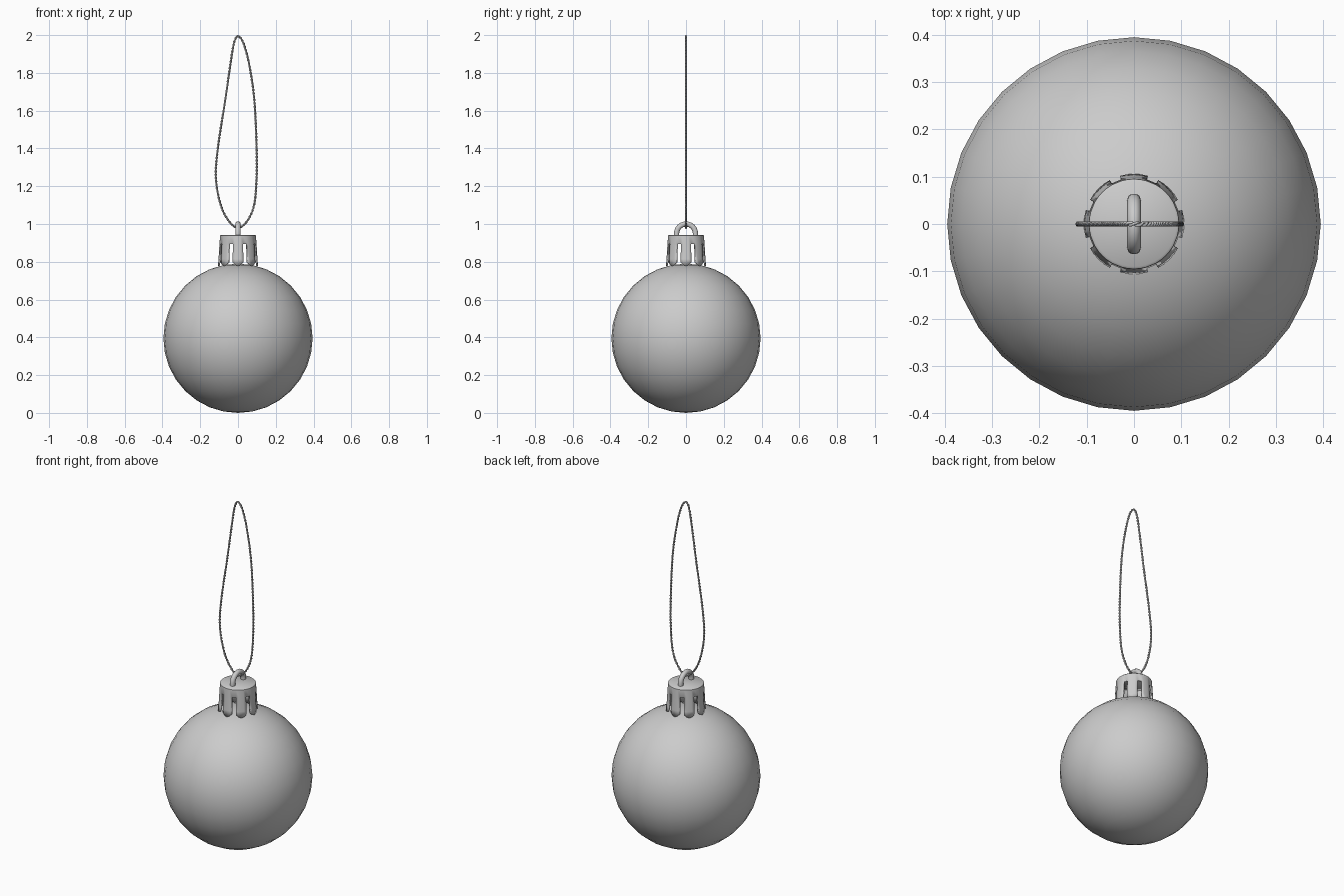
import bpy, bmesh, math
from mathutils import Vector

if "Cube" in bpy.data.objects:
    bpy.data.objects.remove(bpy.data.objects["Cube"])


def finish(bm, name, angle=40):
    bmesh.ops.recalc_face_normals(bm, faces=bm.faces)
    me = bpy.data.meshes.new(name)
    bm.to_mesh(me)
    bm.free()
    ob = bpy.data.objects.new(name, me)
    bpy.context.collection.objects.link(ob)
    bpy.ops.object.select_all(action='DESELECT')
    ob.select_set(True)
    bpy.context.view_layer.objects.active = ob
    bpy.ops.object.shade_smooth_by_angle(angle=math.radians(angle))
    return ob


def tube(bm, pts, frames, r, sides, closed):
    """Sweep a round section along pts, using a (side, up) pair per point."""
    rings = []
    for p, (u, v) in zip(pts, frames):
        rings.append([bm.verts.new(p + r * (math.cos(a) * u + math.sin(a) * v))
                      for a in (2 * math.pi * k / sides for k in range(sides))])
    n = len(rings)
    for i in range(n if closed else n - 1):
        a, b = rings[i], rings[(i + 1) % n]
        for k in range(sides):
            m = (k + 1) % sides
            bm.faces.new((a[k], a[m], b[m], b[k]))
    if not closed:
        bm.faces.new(rings[0])
        bm.faces.new(rings[-1])


# Ball
bm = bmesh.new()
bmesh.ops.create_uvsphere(bm, u_segments=32, v_segments=16, radius=0.395)
bmesh.ops.translate(bm, verts=bm.verts, vec=(0, 0, 0.395))
finish(bm, "ball")

# Cap: closed top, short wall, eight flared tabs with rounded ends
bm = bmesh.new()
offsets = [-16, -8, 0, 8, 16]
tip = [0.798, 0.784, 0.778, 0.784, 0.798]
angles = [45 * s + o for s in range(8) for o in offsets]


def polar(deg, r, z):
    a = math.radians(deg)
    return bm.verts.new((r * math.cos(a), r * math.sin(a), z))


rows = [[polar(d, r, z) for d in angles]
        for r, z in ((0.090, 0.942), (0.095, 0.938), (0.098, 0.895))]
n = len(angles)
bm.faces.new(rows[0])
for a, b in zip(rows, rows[1:]):
    for i in range(n):
        j = (i + 1) % n
        bm.faces.new((a[i], a[j], b[j], b[i]))
for s in range(8):
    upper = rows[2][s * 5:s * 5 + 5]
    mid = [polar(45 * s + o, 0.103, 0.815) for o in offsets]
    low = [polar(45 * s + o, 0.106, z) for o, z in zip(offsets, tip)]
    for a, b in ((upper, mid), (mid, low)):
        for i in range(4):
            bm.faces.new((a[i], a[i + 1], b[i + 1], b[i]))
cap = finish(bm, "cap")
sol = cap.modifiers.new("thickness", 'SOLIDIFY')
sol.thickness = 0.009
sol.offset = -1

# Wire hanger arch on the cap
bm = bmesh.new()
pts, frames = [], []
X = Vector((1, 0, 0))
path = [(0.050, 0.93, 0)]
path += [(0.050 * math.cos(t), 0.950 + 0.050 * math.sin(t), t)
         for t in (math.pi * k / 12 for k in range(13))]
path += [(-0.050, 0.93, math.pi)]
for y, z, t in path:
    pts.append(Vector((0, y, z)))
    frames.append((X, Vector((0, math.cos(t), math.sin(t)))))
tube(bm, pts, frames, 0.0145, 10, False)
finish(bm, "hanger_arch")

# String loop: smooth closed path through a few points (x, z)
ctrl = [Vector((x, 0, z)) for x, z in (
    (0, 0.980), (0.048, 1.015), (0.085, 1.10), (0.098, 1.24), (0.098, 1.42),
    (0.086, 1.66), (0.060, 1.84), (0.030, 1.955), (0, 1.994), (-0.022, 1.955),
    (-0.044, 1.82), (-0.067, 1.66), (-0.107, 1.40), (-0.117, 1.24),
    (-0.091, 1.10), (-0.048, 1.015))]
m = len(ctrl)
fine = []
for i in range(m):
    a, b, c, d = (ctrl[(i + k) % m] for k in (-1, 0, 1, 2))
    for s in range(40):
        t = s / 40
        fine.append(0.5 * (2 * b + (c - a) * t + (2 * a - 5 * b + 4 * c - d) * t * t
                           + (3 * b - a - 3 * c + d) * t ** 3))
fine.append(fine[0])
dist = [0.0]
for p, q in zip(fine, fine[1:]):
    dist.append(dist[-1] + (q - p).length)
TURNS, COUNT = 60, 600
even, k = [], 0
for i in range(COUNT):
    target = dist[-1] * i / COUNT
    while dist[k + 1] < target:
        k += 1
    even.append(fine[k].lerp(fine[k + 1], (target - dist[k]) / (dist[k + 1] - dist[k])))

# Two strands twisted around that path
Y = Vector((0, 1, 0))
bm = bmesh.new()
for phase in (0, math.pi):
    pts, frames = [], []
    for i, p in enumerate(even):
        tan = (even[(i + 1) % COUNT] - even[i - 1]).normalized()
        side = tan.cross(Y)
        w = 2 * math.pi * TURNS * i / COUNT + phase
        pts.append(p + 0.003 * (math.cos(w) * side + math.sin(w) * Y))
        frames.append((side, Y))
    tube(bm, pts, frames, 0.0034, 6, True)
finish(bm, "twisted_string", 70)
